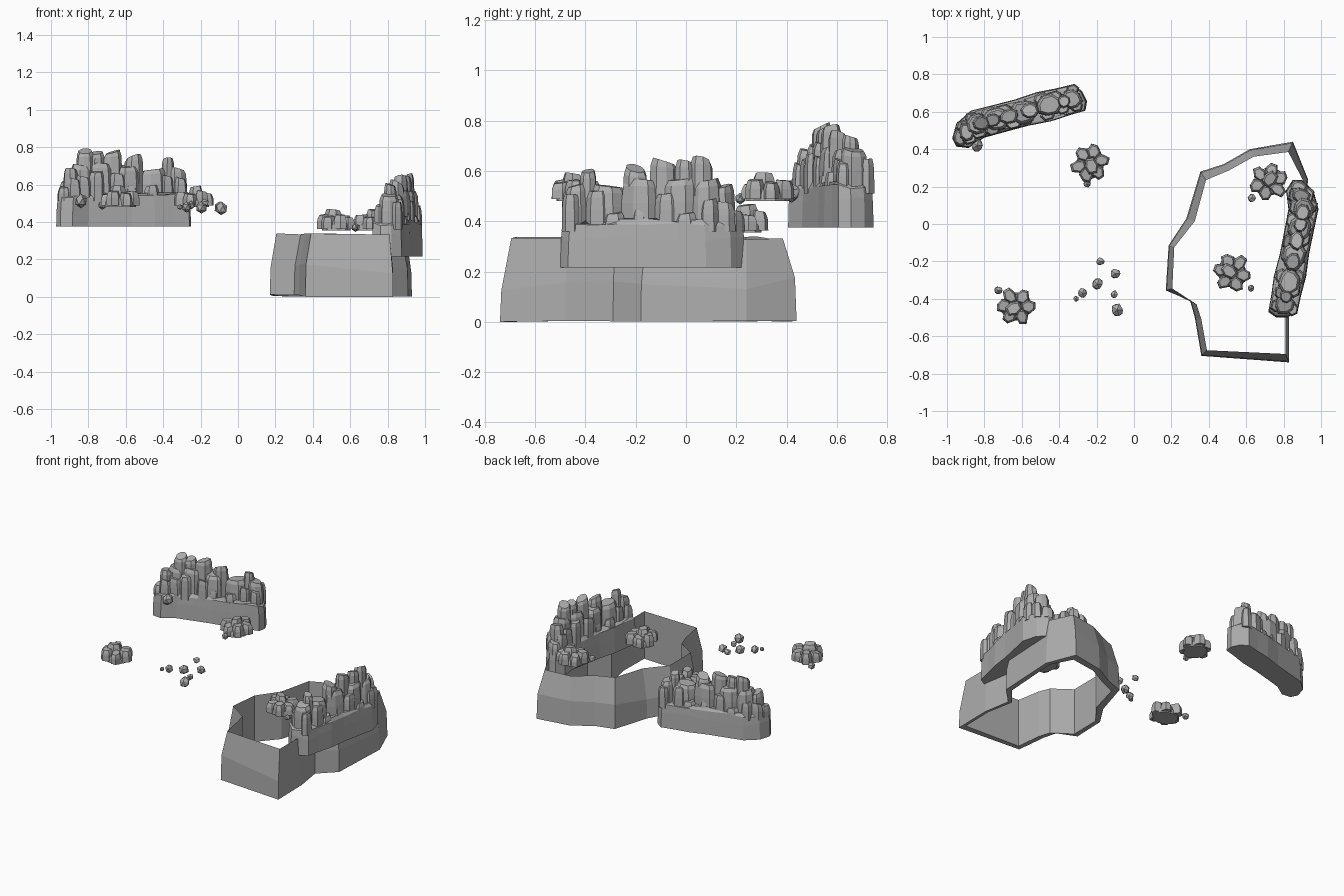
import bpy, bmesh, math, random
from mathutils import Matrix, Vector

cube = bpy.data.objects.get("Cube")
if cube:
    bpy.data.objects.remove(cube)

stone = bpy.data.materials.new("grey stone")
GREY = (0.42, 0.42, 0.42, 1)
stone.diffuse_color = GREY
stone.use_nodes = True
stone.node_tree.nodes["Principled BSDF"].inputs["Base Color"].default_value = GREY


def finish(name, bm, matrix=None):
    bmesh.ops.recalc_face_normals(bm, faces=bm.faces)
    mesh = bpy.data.meshes.new(name)
    bm.to_mesh(mesh)
    bm.free()
    mesh.materials.append(stone)
    obj = bpy.data.objects.new(name, mesh)
    bpy.context.collection.objects.link(obj)
    if matrix:
        obj.matrix_world = matrix
    return obj


def loft(bm, rings, cap=True):
    """Skin a list of equal point rings; cap the ends or join last to first."""
    loops = [[bm.verts.new(p) for p in ring] for ring in rings]
    pairs = list(zip(loops, loops[1:]))
    if cap:
        bm.faces.new(loops[0])
        bm.faces.new(loops[-1])
    else:
        pairs.append((loops[-1], loops[0]))
    for a, b in pairs:
        for i in range(len(a)):
            j = (i + 1) % len(a)
            bm.faces.new((a[i], a[j], b[j], b[i]))


def chunk(bm, rng, x, y, z0, z1, rx, ry, turn=0.0, n=8, top=0.72, rough=0.1):
    """Squarish stone column with a chamfered, slightly tilted top."""
    h = z1 - z0
    tilt = [rng.uniform(-0.12, 0.12) * h for _ in range(2)]
    shape = []
    for i in range(n):
        a = 2 * math.pi * (i + 0.5) / n
        c, s = math.cos(a), math.sin(a)
        k = max(abs(c), abs(s)) ** -0.6 * rng.uniform(1 - rough, 1 + rough)
        shape.append((c * k, s * k))
    rings = []
    for z, scale, lean in ((z0, 1, 0), (z0 + 0.55 * h, 0.98, 0.3), (z1 - min(0.025, 0.25 * h), 0.9, 0.6), (z1, top, 1)):
        ring = []
        for c, s in shape:
            p = Matrix.Rotation(turn, 2) @ Vector((c * rx * scale, s * ry * scale))
            ring.append((x + p.x, y + p.y, z + lean * 0.5 * (tilt[0] * c + tilt[1] * s)))
        rings.append(ring)
    loft(bm, rings)


# Enclosing wall: sloped outside, upright inside, flat rim underneath
OUTER = [(.85, .44), (.62, .40), (.48, .32), (.355, .28), (.28, .03), (.185, -.115), (.17, -.355),
         (.30, -.41), (.325, -.5), (.36, -.705), (.83, -.74), (.83, -.48), (.80, -.29), (.91, -.18), (.93, .24)]
INNER = [(.825, .385), (.64, .36), (.505, .285), (.385, .235), (.325, .015), (.215, -.125), (.205, -.345),
         (.335, -.43), (.36, -.51), (.39, -.675), (.81, -.695), (.81, -.47), (.775, -.28), (.875, -.16), (.90, .24)]


def wall():
    bm = bmesh.new()
    rng = random.Random(4)
    low = [(x, y, rng.uniform(0, 0.012)) for x, y in OUTER]
    low[9], low[10] = (*OUTER[9], 0), (*OUTER[10], 0)
    mid = []
    for (ox, oy), (ix, iy) in zip(OUTER, INNER):
        mid.append((ox + (ix - ox) * 0.12, oy + (iy - oy) * 0.12, rng.uniform(0.12, 0.18)))
    crest = [(x, y, rng.uniform(0.325, 0.34)) for x, y in INNER]
    foot = [(x, y, l[2]) for (x, y), l in zip(INNER, low)]
    loft(bm, [low, mid, crest, foot], cap=False)
    finish("enclosing_wall", bm)


wall()


# Rocky ridge: wavy plinth, broad middle columns, slim peaks and side buttresses
def centre(y):
    return 0.89 + 0.2 * y - 0.5 * max(0, y - 0.1)


def ridge(name, matrix=None):
    bm = bmesh.new()
    rng = random.Random(11)
    stations = [-.47, -.38, -.28, -.16, -.03, .08, .18]
    side = [(y, rng.uniform(.07, .088)) for y in stations]
    outline = [(centre(.24) - .02, .235), (centre(.24) + .03, .235)]
    outline += [(centre(y) + w, y) for y, w in reversed(side)]
    outline += [(centre(-.5) + .03, -.5), (centre(-.5) - .03, -.5)]
    outline += [(centre(y) - w, y) for y, w in side]
    rings = []
    for z, scale in ((.215, 1), (.33, .98), (.385, .95), (.40, .82)):
        rings.append([(centre(y) + (x - centre(y)) * scale, -.13 + (y + .13) * (.5 + scale / 2),
                       z + (rng.uniform(-.012, .012) if z > .3 else 0)) for x, y in outline])
    loft(bm, rings)
    # middle tier and peaks: position along ridge, half length, half width, top
    for y, length, width, top in (
            (-.43, .055, .055, .545), (-.31, .075, .058, .54), (-.17, .08, .062, .56), (-.02, .08, .064, .57),
            (.08, .06, .06, .56), (.15, .04, .05, .54), (.195, .035, .045, .44),
            (-.39, .036, .034, .60), (-.20, .05, .042, .61), (-.09, .055, .04, .64),
            (.0, .045, .035, .635), (.06, .045, .04, .645)):
        chunk(bm, rng, centre(y), y, .36, top, width, length, -.2)
    # side buttresses
    for i, y in enumerate((-.44, -.36, -.27, -.18, -.09, 0, .08, .15)):
        for s in (-1, 1):
            chunk(bm, rng, centre(y) + s * rng.uniform(.036, .05), y + rng.uniform(-.02, .02), .36,
                  rng.uniform(.43, .53), .03, rng.uniform(.035, .05), -.2, n=6)
    return finish(name, bm, matrix)


ridge("right_ridge")
ridge("back_ridge", Matrix.Translation((-.63, .59, .375)) @ Matrix.Rotation(math.radians(116), 4, 'Z')
      @ Matrix.Diagonal((1, 1, .94, 1)) @ Matrix.Translation((-.866, .13, -.215)))


# Boulder clusters: a flat slab, a ring of stones and a taller middle stone
def boulder(name, x, y, z, turn):
    bm = bmesh.new()
    rng = random.Random(7)
    chunk(bm, rng, 0, 0, 0, .05, .085, .075, n=10, top=.85)
    for i in range(6):
        a = i * math.pi / 3
        chunk(bm, rng, .066 * math.cos(a), .062 * math.sin(a), .008, rng.uniform(.055, .09),
              .042, .034, a + rng.uniform(-.4, .4), n=6, rough=.15)
    chunk(bm, rng, .012, .012, .03, .11, .045, .04, .5, n=6)
    finish(name, bm, Matrix.Translation((x, y, z)) @ Matrix.Rotation(turn, 4, 'Z'))


for name, *place in (("right_back_boulder", .72, .225, .355, .3), ("right_front_boulder", .525, -.26, .355, 1.9),
                     ("left_front_boulder", -.63, -.44, .48, 3.1), ("back_boulder", -.235, .325, .48, 4.4)):
    boulder(name, *place)

# Loose pebbles
rng = random.Random(3)
for i, (x, y, z, r) in enumerate((
        (-.18, -.20, .50, .024), (-.10, -.265, .48, .029), (-.195, -.32, .475, .032), (-.275, -.37, .48, .029),
        (-.31, -.40, .48, .015), (-.105, -.375, .47, .022), (-.09, -.46, .47, .036), (-.84, .42, .51, .038),
        (-.25, .215, .49, .022), (.63, .14, .37, .025), (.625, -.345, .37, .02), (-.725, -.355, .49, .025))):
    bm = bmesh.new()
    bmesh.ops.create_icosphere(bm, subdivisions=1, radius=r)
    for v in bm.verts:
        v.co *= rng.uniform(.85, 1.12)
    finish(f"pebble_{i + 1}", bm, Matrix.Translation((x, y, z)))
